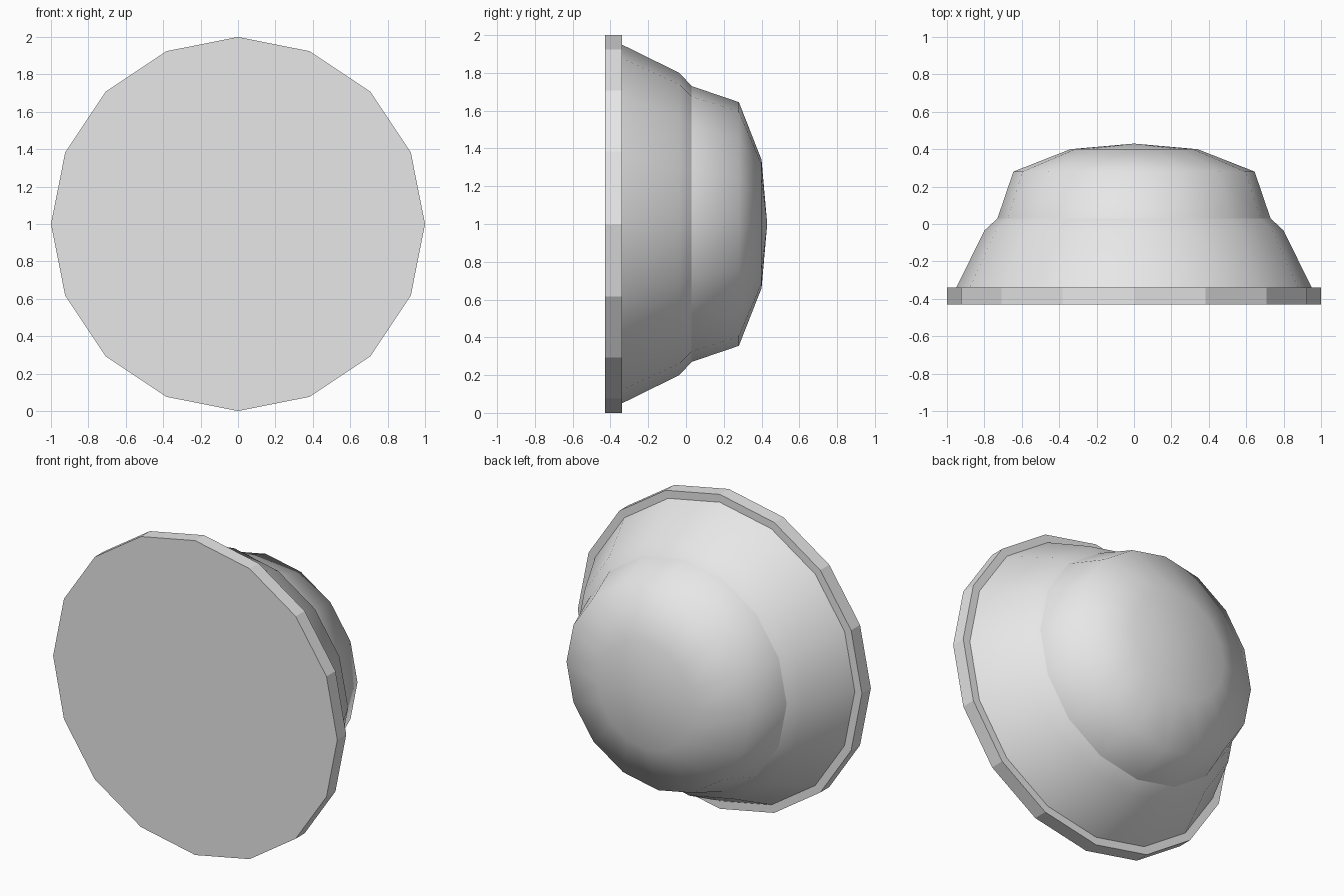
import bpy, bmesh, math

if "Cube" in bpy.data.objects:
    bpy.data.objects.remove(bpy.data.objects["Cube"])

SIDES = 16
grey = bpy.data.materials.new("light_grey")
grey.diffuse_color = (0.8, 0.8, 0.8, 1)
grey.use_nodes = True
grey.node_tree.nodes["Principled BSDF"].inputs["Base Color"].default_value = grey.diffuse_color


def lathe(name, profile, smooth):
    """Spin (radius, y) points around the y axis at z = 1; radius 0 is a pole."""
    bm = bmesh.new()
    rings = []
    for r, y in profile:
        if r == 0:
            rings.append([bm.verts.new((0, y, 1))] * SIDES)
        else:
            rings.append([bm.verts.new((r * math.cos(2 * math.pi * i / SIDES), y,
                                        1 + r * math.sin(2 * math.pi * i / SIDES)))
                          for i in range(SIDES)])
    for a, b in zip(rings, rings[1:]):
        for i in range(SIDES):
            j = (i + 1) % SIDES
            quad = list(dict.fromkeys((a[i], a[j], b[j], b[i])))
            bm.faces.new(quad).smooth = smooth
    # cap open ends
    for ring in (rings[0], rings[-1]):
        if ring[0] is not ring[1]:
            bm.faces.new(ring).smooth = False
    bmesh.ops.recalc_face_normals(bm, faces=bm.faces)
    for e in bm.edges:
        if any(len(f.verts) == SIDES for f in e.link_faces):
            e.smooth = False
    mesh = bpy.data.meshes.new(name)
    bm.to_mesh(mesh)
    bm.free()
    mesh.materials.append(grey)
    obj = bpy.data.objects.new(name, mesh)
    bpy.context.collection.objects.link(obj)
    return obj


# flat faceted mounting disc
lathe("mounting_disc", [(1.0, -0.43), (1.0, -0.34)], False)
# tapered collar
lathe("collar", [(0.95, -0.34), (0.80, -0.035), (0.73, 0.03)], True)
# rounded dome on the back
lathe("dome", [(0.73, 0.03), (0.645, 0.28), (0.34, 0.40), (0, 0.43)], True)
